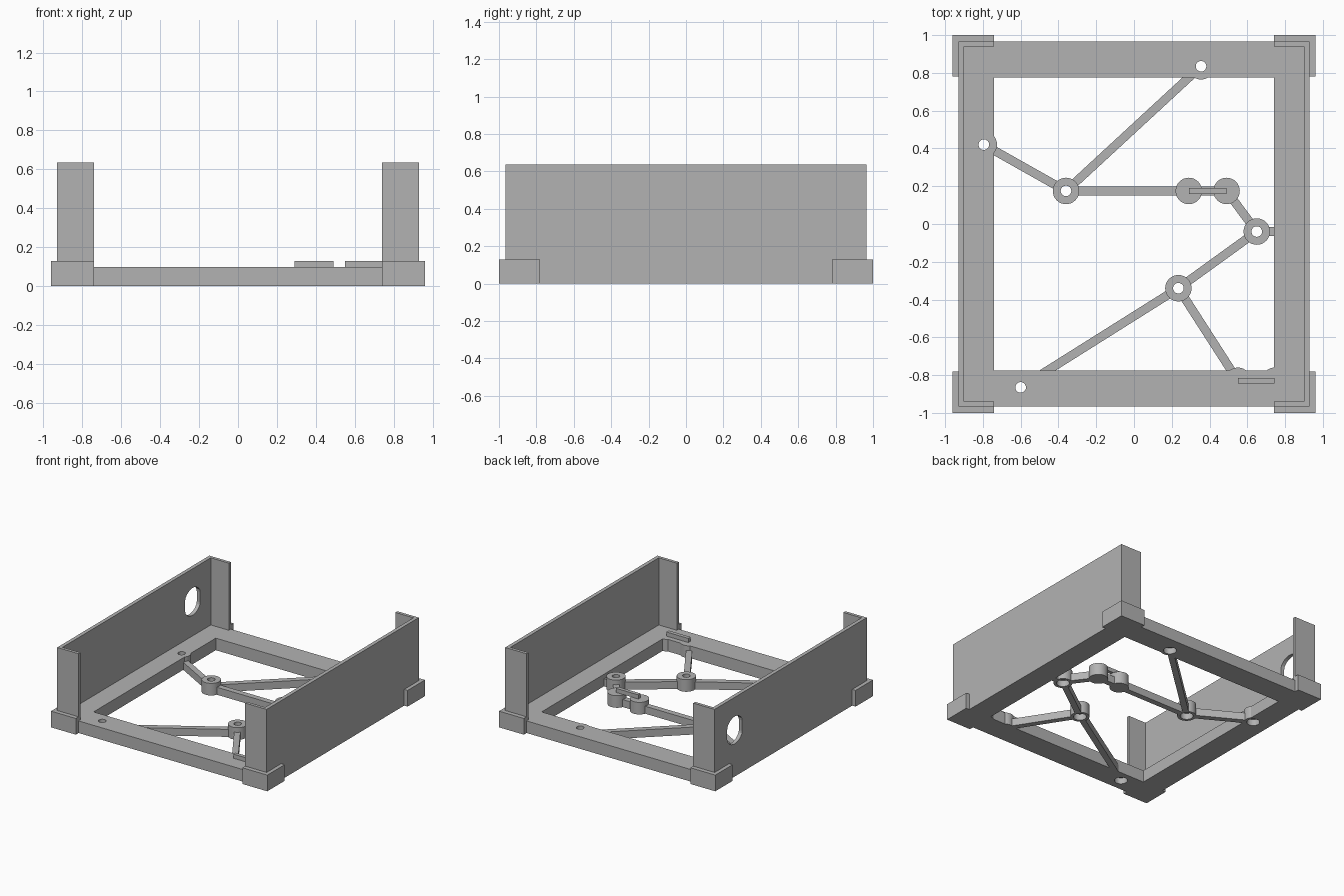
import bpy
import bmesh
import math
from mathutils import Vector, Matrix

cube = bpy.data.objects.get("Cube")
if cube:
    bpy.data.objects.remove(cube, do_unlink=True)

grey = bpy.data.materials.new("plain grey")
grey.use_nodes = True
grey.diffuse_color = (0.45, 0.45, 0.45, 1)
grey.node_tree.nodes["Principled BSDF"].inputs["Base Color"].default_value = grey.diffuse_color

TOP = 0.097        # top of the floor frame
WALL_TOP = 0.636
LIP = 0.13         # top of corner brackets and ribs
STRUT_TOP = 0.06


def prism(name, outline, z0, z1):
    """Extrude a flat outline upward from z0 to z1."""
    bm = bmesh.new()
    face = bm.faces.new([bm.verts.new((x, y, z0)) for x, y in outline])
    grown = bmesh.ops.extrude_face_region(bm, geom=[face])["geom"]
    bmesh.ops.translate(bm, vec=(0, 0, z1 - z0),
                        verts=[g for g in grown if isinstance(g, bmesh.types.BMVert)])
    bmesh.ops.recalc_face_normals(bm, faces=bm.faces)
    mesh = bpy.data.meshes.new(name)
    bm.to_mesh(mesh)
    bm.free()
    mesh.materials.append(grey)
    obj = bpy.data.objects.new(name, mesh)
    bpy.context.collection.objects.link(obj)
    return obj


def rect(x0, x1, y0, y1):
    return [(x0, y0), (x1, y0), (x1, y1), (x0, y1)]


def circle(x, y, r, n=32):
    return [(x + r * math.cos(math.tau * i / n), y + r * math.sin(math.tau * i / n))
            for i in range(n)]


def cut(obj, cutter):
    """Subtract the cutter, then remove it."""
    mod = obj.modifiers.new("cut", "BOOLEAN")
    mod.operation = "DIFFERENCE"
    mod.solver = "EXACT"
    mod.object = cutter
    bpy.context.view_layer.objects.active = obj
    bpy.ops.object.modifier_apply(modifier=mod.name)
    bpy.data.objects.remove(cutter, do_unlink=True)


def screw_hole(obj, x, y):
    """Narrow through hole with a wider recess from below."""
    cut(obj, prism("hole_cutter", circle(x, y, 0.028), -0.1, 0.2))
    cut(obj, prism("recess_cutter", circle(x, y, 0.048), -0.1, 0.05))


# Mounting points
left_mount = (-0.795, 0.42)
back_mount = (0.355, 0.835)
front_mount = (-0.6, -0.865)
hub_a = (-0.36, 0.175)
hub_b = (0.65, -0.04)
hub_c = (0.235, -0.34)
peg_a, peg_b = (0.29, 0.175), (0.49, 0.175)
peg_c, peg_d = (0.55, -0.83), (0.745, -0.83)

# Floor frame
frame = prism("floor_frame", rect(-0.93, 0.93, -0.965, 0.965), 0, TOP)
cut(frame, prism("opening_cutter", rect(-0.74, 0.74, -0.775, 0.775), -0.1, 0.2))
for p in (left_mount, back_mount, front_mount):
    screw_hole(frame, *p)

# Side walls with short returns at both ends
for side, label in ((1, "left"), (-1, "right")):
    half = [(0.74, 0.965), (0.93, 0.965)]
    inner = [(0.9, 0.94), (0.74, 0.94)]
    outline = half + [(x, -y) for x, y in reversed(half)]
    outline += [(x, -y) for x, y in reversed(inner)] + inner
    wall = prism(label + "_wall", [(side * x, y) for x, y in outline], TOP, WALL_TOP)
    if side < 0:
        # Round port with flattened sides
        port = [(x, max(-0.095, min(0.095, y))) for x, y in circle(0, 0, 0.11)]
        cutter = prism("port_cutter", port, -0.1, 0.1)
        cutter.data.transform(Matrix.Translation((-0.915, 0.71, 0.372))
                              @ Matrix.Rotation(math.pi / 2, 4, "Y"))
        cut(wall, cutter)

# Corner brackets
for sx, lx in ((1, "left"), (-1, "right")):
    for sy, ly in ((1, "back"), (-1, "front")):
        shape = [(0.74, 1), (0.96, 1), (0.96, 0.78), (0.93, 0.78), (0.93, 0.965), (0.74, 0.965)]
        prism(f"{ly}_{lx}_bracket", [(sx * x, sy * y) for x, y in shape], 0, LIP)

# Bosses
bosses = [("mount_boss", p, True) for p in (left_mount, back_mount, hub_a, hub_b, hub_c)]
bosses += [("solid_boss", p, False) for p in (peg_a, peg_b, peg_c, peg_d)]
for name, p, holed in bosses:
    boss = prism(name, circle(*p, 0.07), 0, TOP)
    if holed:
        screw_hole(boss, *p)
    bpy.ops.object.select_all(action="DESELECT")
    boss.select_set(True)
    bpy.context.view_layer.objects.active = boss
    bpy.ops.object.shade_smooth_by_angle(angle=math.radians(30))

# Struts between the mounting points, stopping inside each boss wall
links = [(left_mount, hub_a), (back_mount, hub_a), (hub_a, peg_a), (peg_a, peg_b),
         (peg_b, hub_b), (hub_b, hub_c), (hub_c, front_mount), (hub_c, peg_c),
         (hub_b, (0.82, -0.04))]
for start, end in links:
    a, b = Vector(start), Vector(end)
    along = (b - a).normalized()
    a, b = a + along * 0.057, b - along * 0.057
    across = Vector((-along.y, along.x)) * 0.023
    prism("strut", [a - across, b - across, b + across, a + across], 0, STRUT_TOP)

# Thin ribs standing on the paired bosses
for p, q in ((peg_a, peg_b), (peg_c, peg_d)):
    prism("rib", rect(p[0], q[0], p[1] - 0.015, p[1] + 0.015), TOP, LIP)
